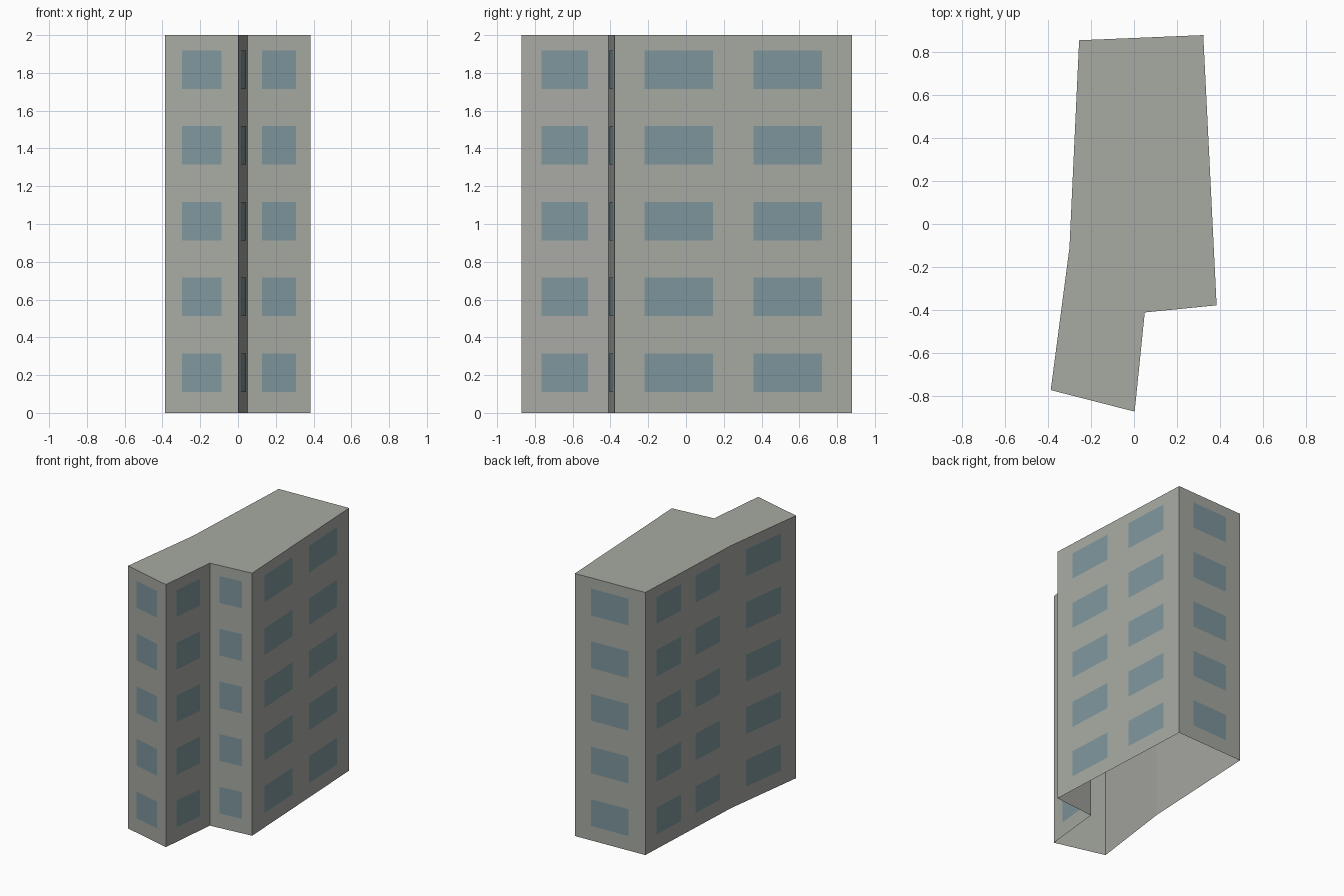
import bpy
import bmesh
from mathutils import Vector

cube = bpy.data.objects.get("Cube")
if cube:
    bpy.data.objects.remove(cube, do_unlink=True)

HEIGHT = 2.0
FLOORS = 5
# Footprint corners, counter-clockwise, with window columns on the wall that starts there
FOOTPRINT = [
    (-0.387, -0.772, 1),   # front wall
    (0.003, -0.872, 1),    # notch side wall
    (0.05, -0.411, 1),     # notch front wall
    (0.384, -0.378, 2),    # left long wall
    (0.322, 0.878, 1),     # back wall
    (-0.255, 0.854, 2),    # right wall, rear part
    (-0.30, -0.11, 1),     # right wall, front part
]
# Window centres and half width as fractions of the wall length
LAYOUT = {1: ((0.5,), 0.267), 2: ((0.27, 0.73), 0.144)}


def material(name, colour):
    mat = bpy.data.materials.new(name)
    mat.use_nodes = True
    mat.diffuse_color = (*colour, 1)
    mat.node_tree.nodes["Principled BSDF"].inputs["Base Color"].default_value = (*colour, 1)
    return mat


def finish(bm, name, mat):
    mesh = bpy.data.meshes.new(name)
    bm.to_mesh(mesh)
    bm.free()
    mesh.materials.append(mat)
    obj = bpy.data.objects.new(name, mesh)
    bpy.context.collection.objects.link(obj)


concrete = material("warm grey concrete", (0.39, 0.40, 0.365))
glass = material("blue grey glass", (0.21, 0.305, 0.335))
up = Vector((0, 0, 1))
corners = [Vector((x, y, 0)) for x, y, _ in FOOTPRINT]
walls = list(zip(corners, corners[1:] + corners[:1], [c[2] for c in FOOTPRINT]))

# Building shell: walls and flat roof, open underneath
bm = bmesh.new()
base = [bm.verts.new(c) for c in corners]
top = [bm.verts.new(c + up * HEIGHT) for c in corners]
for i in range(len(base)):
    j = (i + 1) % len(base)
    bm.faces.new((base[i], base[j], top[j], top[i]))
bm.faces.new(top)
finish(bm, "building_shell", concrete)

# Windows: thin panes just off each wall, one row per floor
bm = bmesh.new()
for start, end, columns in walls:
    outward = (end - start).cross(up).normalized() * 0.002
    centres, half = LAYOUT[columns]
    for floor in range(FLOORS):
        z = 0.213 + floor * 0.401
        for c in centres:
            left = start.lerp(end, c - half) + outward
            right = start.lerp(end, c + half) + outward
            low, high = up * (z - 0.102), up * (z + 0.102)
            bm.faces.new([bm.verts.new(p) for p in
                          (left + low, right + low, right + high, left + high)])
finish(bm, "windows", glass)
